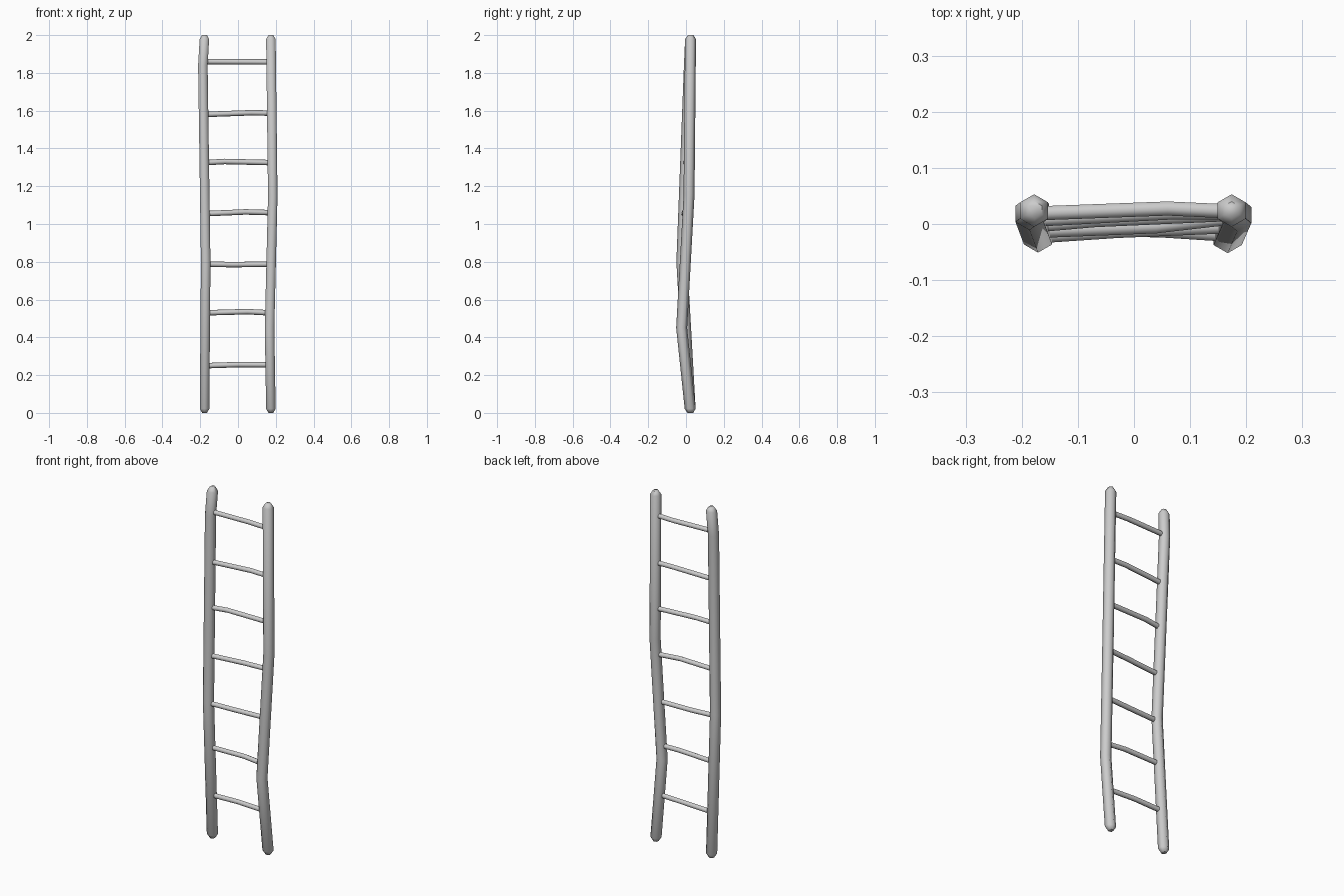
import bpy, bmesh, math
from mathutils import Vector

if "Cube" in bpy.data.objects:
    bpy.data.objects.remove(bpy.data.objects["Cube"])


def tube(name, path, radii, sides, up):
    """Loft a closed tube with its rings lying square to the main axis."""
    bm = bmesh.new()
    rings = []
    for p, r in zip(path, radii):
        ring = []
        for i in range(sides):
            a = 2 * math.pi * i / sides + math.pi / 2
            c, s = r * math.cos(a), r * math.sin(a)
            off = Vector((c, s, 0)) if up else Vector((0, c, s))
            ring.append(bm.verts.new(Vector(p) + off))
        rings.append(ring)
    for a, b in zip(rings, rings[1:]):
        for i in range(sides):
            j = (i + 1) % sides
            bm.faces.new((a[i], a[j], b[j], b[i]))
    bm.faces.new(rings[0][::-1])
    bm.faces.new(rings[-1])
    bmesh.ops.recalc_face_normals(bm, faces=bm.faces)
    mesh = bpy.data.meshes.new(name)
    bm.to_mesh(mesh)
    bm.free()
    obj = bpy.data.objects.new(name, mesh)
    bpy.context.collection.objects.link(obj)
    bpy.ops.object.select_all(action='DESELECT')
    obj.select_set(True)
    bpy.context.view_layer.objects.active = obj
    bpy.ops.object.shade_smooth_by_angle(angle=math.radians(62))
    return obj


def at_height(path, z):
    """Centre of a rail at height z."""
    for a, b in zip(path, path[1:]):
        if a[2] <= z <= b[2]:
            return Vector(a).lerp(Vector(b), (z - a[2]) / (b[2] - a[2]))


R = 0.029
# Crooked side rails with chamfered ends
left = [(-0.177, 0.023, 0.0), (-0.177, 0.022, 0.022), (-0.171, -0.022, 0.80),
        (-0.186, 0.018, 1.84), (-0.178, 0.024, 1.978), (-0.177, 0.025, 2.0)]
right = [(0.174, 0.023, 0.0), (0.174, 0.022, 0.022), (0.167, -0.023, 0.45),
         (0.184, 0.016, 1.15), (0.174, 0.024, 1.978), (0.174, 0.025, 2.0)]
radii = [0.015, R, R, R, R, 0.015]
tube("left_rail", left, radii, 6, True)
tube("right_rail", right, radii, 6, True)

# Slightly bent rungs: left z, right z, bend position, bend in y, bend in z
rungs = [(0.25, 0.255, 0.00, 0.004, 0.003), (0.53, 0.53, 0.05, 0.003, 0.006),
         (0.787, 0.787, -0.03, 0.002, -0.002), (1.055, 1.06, 0.04, -0.006, 0.006),
         (1.325, 1.325, -0.07, 0.003, 0.006), (1.58, 1.587, 0.07, 0.004, 0.004),
         (1.86, 1.858, 0.06, 0.006, 0.0)]
for n, (zl, zr, x, dy, dz) in enumerate(rungs, 1):
    a, b = at_height(left, zl), at_height(right, zr)
    a.x += 0.01
    b.x -= 0.01
    mid = a.lerp(b, (x - a.x) / (b.x - a.x)) + Vector((0, dy, dz))
    tube(f"rung_{n}", [a, mid, b], [0.0145] * 3, 6, False)
